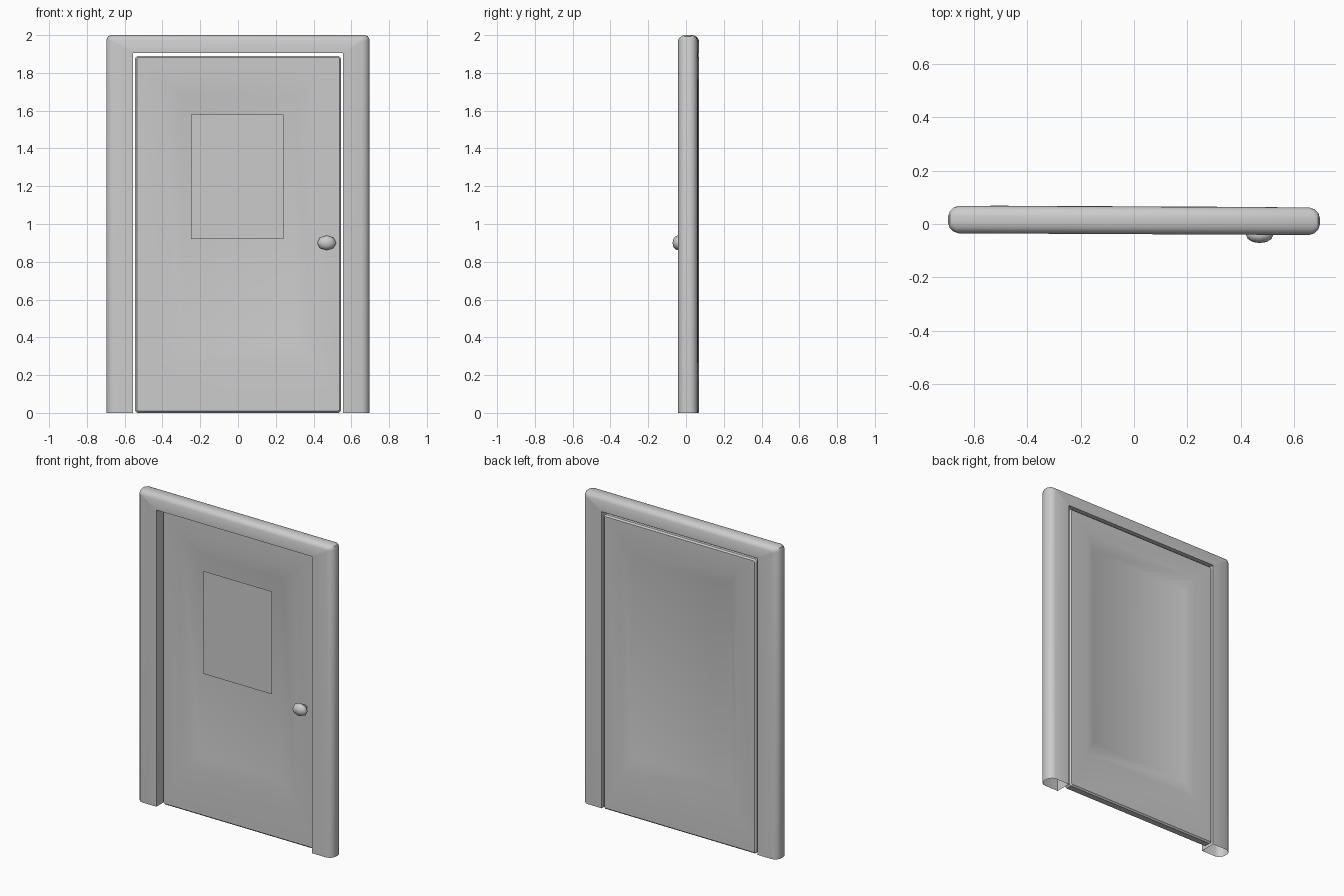
import bpy, bmesh, math
from mathutils import Matrix, Vector

if "Cube" in bpy.data.objects:
    bpy.data.objects.remove(bpy.data.objects["Cube"])

TILT = -0.0048  # the whole door is turned very slightly about z


def make(name, bm, angle=35):
    bmesh.ops.remove_doubles(bm, verts=bm.verts, dist=1e-5)
    bmesh.ops.recalc_face_normals(bm, faces=bm.faces)
    bm.transform(Matrix.Rotation(TILT, 4, 'Z'))
    me = bpy.data.meshes.new(name)
    bm.to_mesh(me)
    bm.free()
    ob = bpy.data.objects.new(name, me)
    bpy.context.collection.objects.link(ob)
    bpy.ops.object.select_all(action='DESELECT')
    ob.select_set(True)
    bpy.context.view_layer.objects.active = ob
    bpy.ops.object.shade_smooth_by_angle(angle=math.radians(angle))
    return ob


def bridge(bm, loops, closed):
    rows = [[bm.verts.new(p) for p in loop] for loop in loops]
    n = len(rows[0])
    for a, b in zip(rows, rows[1:]):
        for i in range(n if closed else n - 1):
            j = (i + 1) % n
            bm.faces.new((a[i], a[j], b[j], b[i]))
    return rows


# Frame: profile (inner 0 to outer 1, y) swept up, across and down; open at the floor
yf, yb = -0.038, 0.065
profile = [(0, yf), (0.72, yf), (0.86, yf + 0.007), (0.96, yf + 0.021), (1, yf + 0.038),
           (1, yb - 0.038), (0.96, yb - 0.021), (0.86, yb - 0.007), (0.72, yb), (0, yb)]
stations = [[] for _ in range(8)]
for t, y in profile:
    x, z, c = 0.555 + 0.14 * t, 1.905 + 0.095 * t, 0.022 * t * t
    half = [(x, 0), (x, z - c), (x - 0.3 * c, z - 0.3 * c), (x - c, z)]
    path = [(-px, pz) for px, pz in half] + half[::-1]
    for s, (px, pz) in zip(stations, path):
        s.append((px, y, pz))
bm = bmesh.new()
bridge(bm, stations, True)
make("door_frame", bm)


# Door leaf: rectangular rings from the back panel, round the edge, to the front panel
def ring(hx, z0, z1, y, c=0.0):
    return [(-hx + c, y, z0), (hx - c, y, z0), (hx, y, z0 + c), (hx, y, z1 - c),
            (hx - c, y, z1), (-hx + c, y, z1), (-hx, y, z1 - c), (-hx, y, z0 + c)]


rings = [ring(0.35, 0.37, 1.67, 0.041), ring(0.41, 0.26, 1.77, 0.066),
         ring(0.536, 0.009, 1.881, 0.066, 0.006), ring(0.545, 0, 1.89, 0.057, 0.012),
         ring(0.545, 0, 1.89, 0.018, 0.012), ring(0.536, 0.009, 1.881, 0.009, 0.006),
         ring(0.41, 0.26, 1.77, 0.009), ring(0.29, 0.37, 1.67, 0.032)]
bm = bmesh.new()
rows = bridge(bm, rings, True)
bmesh.ops.remove_doubles(bm, verts=bm.verts, dist=1e-5)
bmesh.ops.holes_fill(bm, edges=[e for e in bm.edges if e.is_boundary], sides=8)
make("door_leaf", bm, 30)

# Flat notice sheet in front of the panel
bm = bmesh.new()
bm.faces.new([bm.verts.new(p) for p in
              [(-0.25, 0.004, 0.92), (0.24, 0.004, 0.92), (0.24, 0.004, 1.58), (-0.25, 0.004, 1.58)]])
make("notice_sheet", bm)

# Knob: squashed low-poly ball on a short stem
bm = bmesh.new()
lathe = [(0.018, 0.012), (0.018, -0.012), (0.04, -0.022), (0.052, -0.037), (0.044, -0.054),
         (0.026, -0.065), (0.0, -0.069)]
N = 8
loops = []
for r, y in lathe:
    loops.append([(0.47 + r * math.cos(2 * math.pi * i / N), y,
                   0.90 + 0.78 * r * math.sin(2 * math.pi * i / N)) for i in range(N)])
rows = bridge(bm, loops[:-1], True)
tip = bm.verts.new((0.47, lathe[-1][1], 0.90))
for i in range(N):
    bm.faces.new((rows[-1][i], rows[-1][(i + 1) % N], tip))
make("door_knob", bm, 60)
